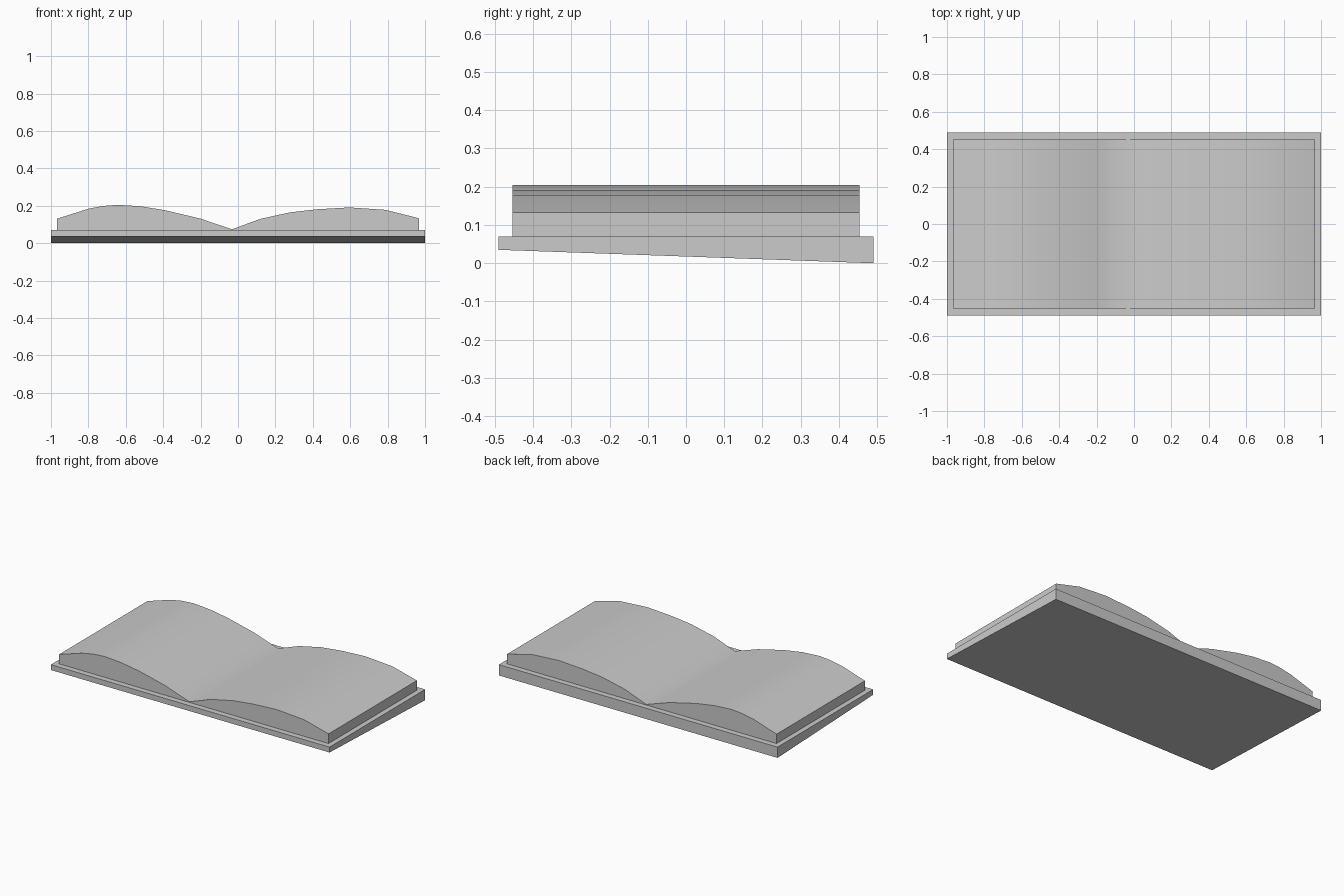
import bpy, bmesh, math

if "Cube" in bpy.data.objects:
    bpy.data.objects.remove(bpy.data.objects["Cube"])


def prism(name, profile, axis, half):
    """Extrude a closed 2D (u, z) profile symmetrically along axis 'x' or 'y'."""
    bm = bmesh.new()
    if axis == 'y':
        verts = [bm.verts.new((u, -half, z)) for u, z in profile]
        move = (0, 2 * half, 0)
    else:
        verts = [bm.verts.new((-half, u, z)) for u, z in profile]
        move = (2 * half, 0, 0)
    face = bm.faces.new(verts)
    out = bmesh.ops.extrude_face_region(bm, geom=[face], use_keep_orig=True)
    new_verts = [g for g in out['geom'] if isinstance(g, bmesh.types.BMVert)]
    bmesh.ops.translate(bm, vec=move, verts=new_verts)
    bmesh.ops.recalc_face_normals(bm, faces=bm.faces)
    mesh = bpy.data.meshes.new(name)
    bm.to_mesh(mesh)
    bm.free()
    obj = bpy.data.objects.new(name, mesh)
    bpy.context.collection.objects.link(obj)
    return obj


# Wedge-shaped cover, thicker towards the back
prism("book_cover", [(-0.49, 0.035), (0.49, 0.0), (0.49, 0.07), (-0.49, 0.07)], 'x', 1.0)

# Open pages: two swells meeting at the gutter
left = [(-0.967, 0.07), (-0.967, 0.131), (-0.8, 0.184), (-0.72, 0.199), (-0.64, 0.205),
        (-0.52, 0.197), (-0.39, 0.176), (-0.2, 0.131), (-0.032, 0.074)]
right = [(0.12, 0.13), (0.28, 0.165), (0.42, 0.181), (0.595, 0.191),
         (0.79, 0.178), (0.967, 0.133), (0.967, 0.07)]
pages = prism("pages", left + right, 'y', 0.453)

# Smooth the curved page surface, keep the block edges sharp
bpy.context.view_layer.objects.active = pages
pages.select_set(True)
bpy.ops.object.shade_smooth_by_angle(angle=math.radians(50))
